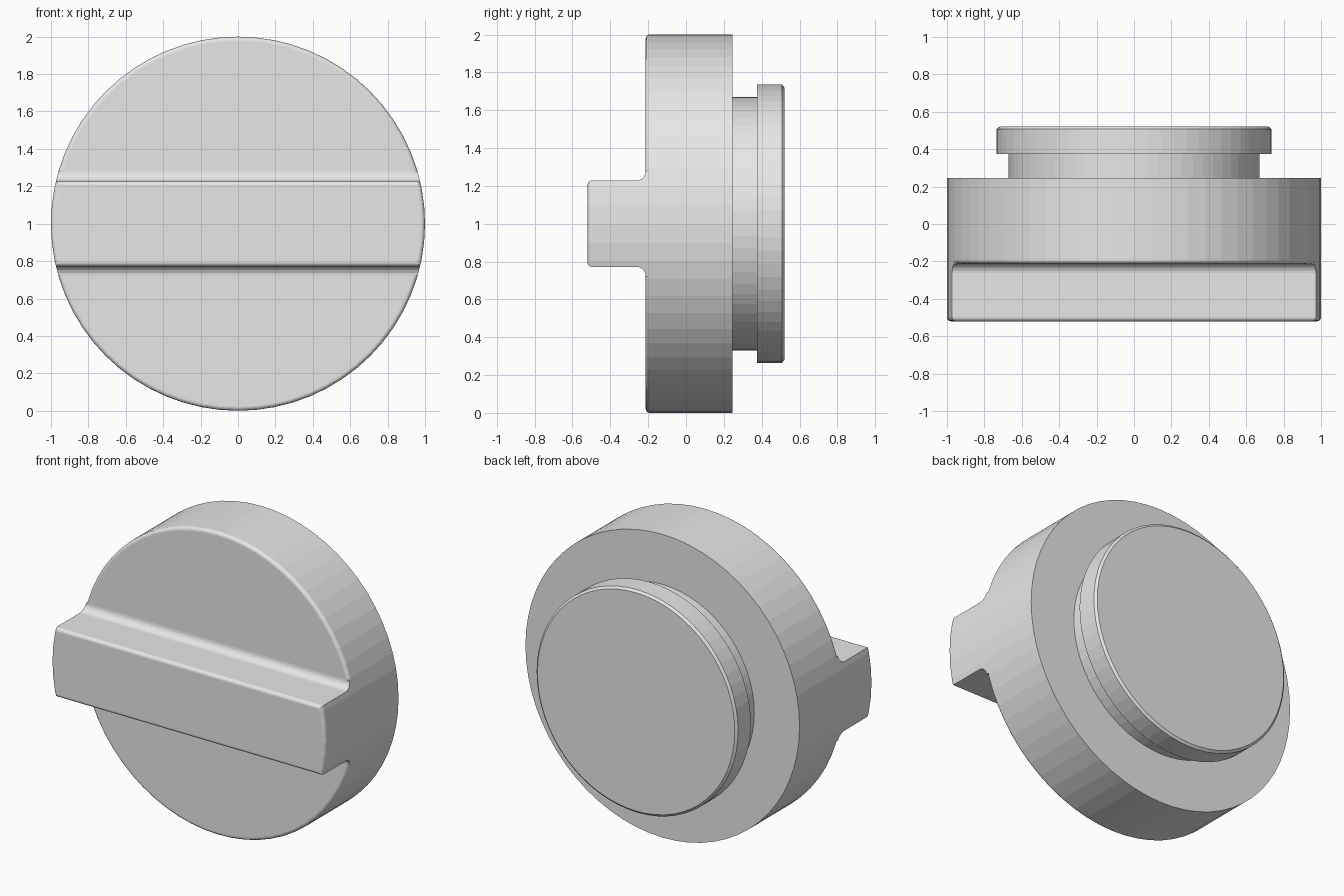
import bpy, bmesh
from math import sin, cos, pi

if "Cube" in bpy.data.objects:
    bpy.data.objects.remove(bpy.data.objects["Cube"])

SIDES = 64
BODY_FRONT, BODY_BACK = -0.213, 0.245
GRIP_FRONT, GRIP_HALF = -0.52, 0.228
ROUND, FILLET = 0.022, 0.05

grey = bpy.data.materials.new("plain grey")
grey.use_nodes = True
colour = (0.8, 0.8, 0.8, 1)
grey.diffuse_color = colour
grey.node_tree.nodes["Principled BSDF"].inputs["Base Color"].default_value = colour


def make_object(name, bm):
    bmesh.ops.recalc_face_normals(bm, faces=bm.faces)
    mesh = bpy.data.meshes.new(name)
    bm.to_mesh(mesh)
    bm.free()
    mesh.materials.append(grey)
    obj = bpy.data.objects.new(name, mesh)
    bpy.context.collection.objects.link(obj)
    return obj


def arc(cu, cv, radius, start, end, steps=5):
    angles = [start + (end - start) * i / steps for i in range(steps + 1)]
    return [(cu + radius * cos(a), cv + radius * sin(a)) for a in angles]


def lathe(name, profile):
    """Turn (y, radius) points around the front-to-back axis, capping both ends."""
    bm = bmesh.new()
    rings = [[bm.verts.new((r * cos(2 * pi * i / SIDES), y, 1 + r * sin(2 * pi * i / SIDES)))
              for i in range(SIDES)] for y, r in profile]
    for a, b in zip(rings, rings[1:]):
        for i in range(SIDES):
            j = (i + 1) % SIDES
            bm.faces.new((a[i], a[j], b[j], b[i]))
    bm.faces.new(rings[0])
    bm.faces.new(rings[-1])
    return make_object(name, bm)


def extrude_x(name, outline, half_width):
    """Extrude a (y, z) outline across the width."""
    bm = bmesh.new()
    face = bm.faces.new([bm.verts.new((-half_width, y, 1 + z)) for y, z in outline])
    moved = bmesh.ops.extrude_face_region(bm, geom=[face])["geom"]
    bmesh.ops.translate(bm, vec=(2 * half_width, 0, 0),
                        verts=[v for v in moved if isinstance(v, bmesh.types.BMVert)])
    return make_object(name, bm)


def rounded_front(y):
    """Front rim rounding for a disc of radius one."""
    return arc(y + ROUND, 1 - ROUND, ROUND, pi, pi / 2)


# Main disc, then the stepped plug behind it
lathe("body", rounded_front(BODY_FRONT) + [(BODY_BACK, 1)])
lathe("plug", [(BODY_BACK - 0.05, 0.67), (0.375, 0.67), (0.375, 0.735),
               (0.507, 0.735), (0.52, 0.72)])

# Grip bar: rounded nose, filleted root, trimmed to the disc's outline
root = BODY_FRONT + ROUND
upper = arc(GRIP_FRONT + ROUND, GRIP_HALF - ROUND, ROUND, pi, pi / 2)
upper += arc(BODY_FRONT - FILLET, GRIP_HALF + FILLET, FILLET, -pi / 2, 0)
upper.append((root, GRIP_HALF + FILLET))
lower = [(y, -z) for y, z in reversed(upper)]
grip = extrude_x("grip", upper + lower, 1.2)
trimmer = lathe("grip_trimmer", rounded_front(GRIP_FRONT) + [(0.1, 1)])
trimmer.hide_render = True
trimmer.hide_viewport = True
trim = grip.modifiers.new("trim", "BOOLEAN")
trim.operation = "INTERSECT"
trim.solver = "EXACT"
trim.object = trimmer
